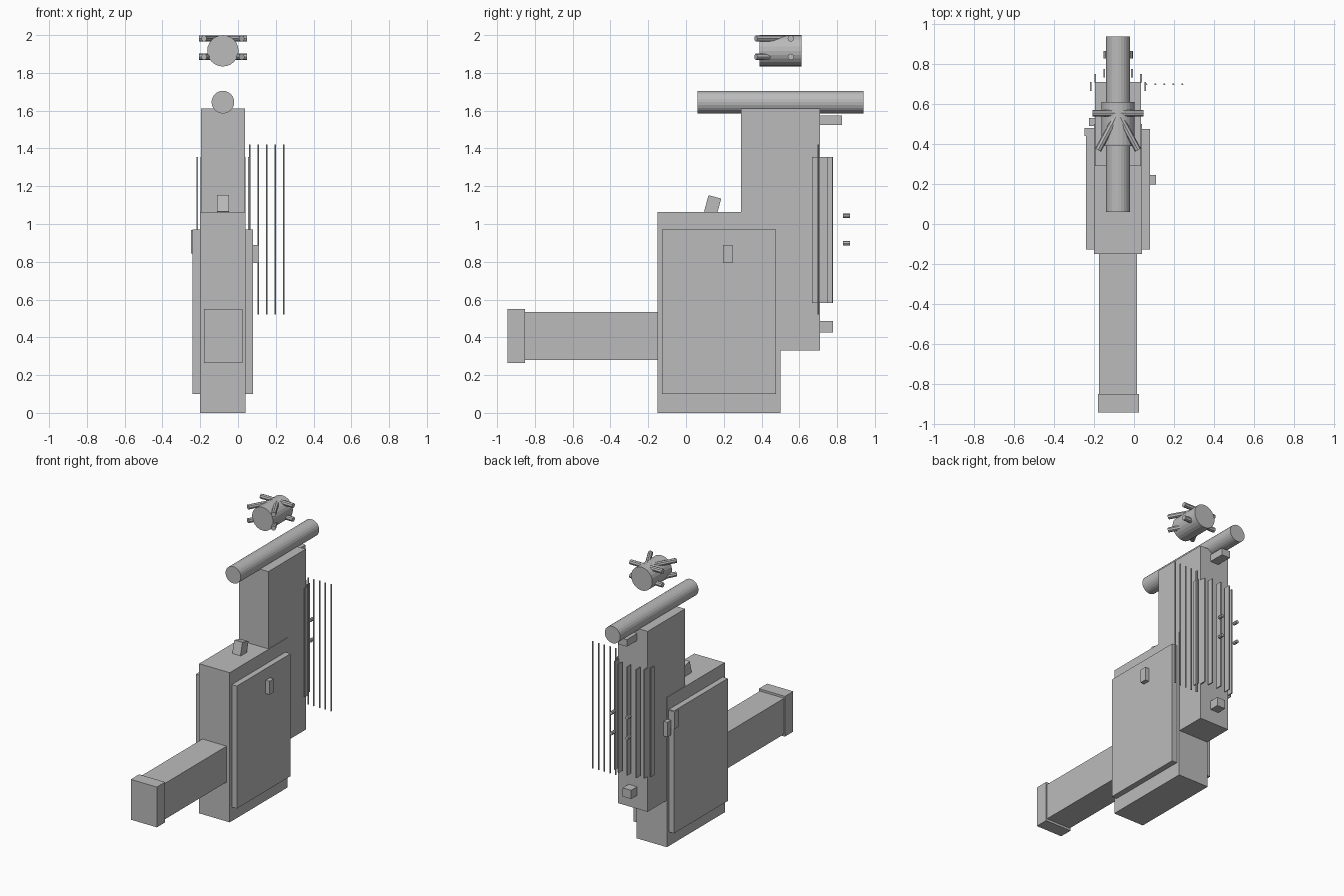
import bpy
from math import radians
from mathutils import Vector

cube = bpy.data.objects.get("Cube")
if cube:
    bpy.data.objects.remove(cube, do_unlink=True)

grey = bpy.data.materials.new("plain_grey")
grey.use_nodes = True
colour = (0.5, 0.5, 0.5, 1)
grey.diffuse_color = colour
grey.node_tree.nodes["Principled BSDF"].inputs["Base Color"].default_value = colour

CX = -0.08  # centre line of the whole mechanism


def finish(name):
    ob = bpy.context.object
    ob.name = name
    ob.data.materials.append(grey)
    return ob


def box(name, x, y, z, tilt=0):
    """Box from (min, max) ranges, optionally tilted about x."""
    lo, hi = Vector((x[0], y[0], z[0])), Vector((x[1], y[1], z[1]))
    bpy.ops.mesh.primitive_cube_add(size=1, location=(lo + hi) / 2)
    ob = finish(name)
    ob.scale = hi - lo
    ob.rotation_euler.x = radians(tilt)
    return ob


def rod(name, a, b, r, sides):
    """Cylinder between two points."""
    a, b = Vector(a), Vector(b)
    bpy.ops.mesh.primitive_cylinder_add(
        vertices=sides, radius=r, depth=(b - a).length, location=(a + b) / 2,
        rotation=(b - a).to_track_quat('Z', 'Y').to_euler())
    return finish(name)


def about(half):
    return (CX - half, CX + half)


# Main body and rear tower
box("body", about(0.12), (-0.15, 0.5), (0, 1.063))
box("tower", about(0.116), (0.29, 0.71), (0.33, 1.612))

# Side covers
box("right_cover", (-0.24, -0.19), (-0.127, 0.477), (0.1, 0.97))
box("left_cover", (0.03, 0.08), (-0.127, 0.477), (0.1, 0.97))
box("left_handle", (0.075, 0.11), (0.197, 0.245), (0.793, 0.888))
box("right_latch_plate", (-0.248, -0.2), (0.44, 0.482), (0.845, 0.967))
box("right_latch_block", (-0.225, -0.185), (0.49, 0.53), (0.8, 0.905))

# Front arm with end cap, and tilted block on the shoulder
box("arm", (-0.175, 0.016), (-0.86, -0.14), (0.28, 0.535))
box("arm_cap", (-0.181, 0.024), (-0.945, -0.852), (0.264, 0.55))
box("tilted_block", about(0.032), (0.106, 0.176), (1.055, 1.145), -15)

# Horizontal tube on the tower
rod("top_tube", (CX, 0.06, 1.645), (CX, 0.94, 1.645), 0.06, 24)

# Floating drum with two layers of radiating pegs
rod("drum", (CX, 0.39, 1.917), (CX, 0.612, 1.917), 0.083, 24)
for z in (1.982, 1.885):
    hub = Vector((CX, 0.555, z))
    for side in (-1, 1):
        rod("side_peg", hub, hub + Vector((side * 0.127, 0, 0)), 0.017, 8)
        rod("front_peg", hub, hub + Vector((side * 0.1, -0.185, 0)), 0.017, 8)

# Rear lugs and floating studs
box("upper_lug", about(0.033), (0.7, 0.825), (1.525, 1.575))
box("lower_lug", about(0.033), (0.7, 0.778), (0.425, 0.487))
for z in (0.898, 1.043):
    for side in (-1, 1):
        x = CX + side * 0.062
        rod("stud", (x, 0.83, z), (x, 0.867, z), 0.012, 8)

# Arc of thin vertical fins behind the tower
for offset, y in ((0.137, 0.667), (0.115, 0.708), (0.07, 0.733), (0, 0.735)):
    for x in {CX - offset, CX + offset}:
        box("fin", (x - 0.004, x + 0.004), (y, y + 0.043), (0.583, 1.355))

# Row of slim rods beside the tower
for i in range(5):
    x = 0.062 + i * 0.045
    rod("slim_rod", (x, 0.7, 0.52), (x, 0.7, 1.42), 0.005, 8)
